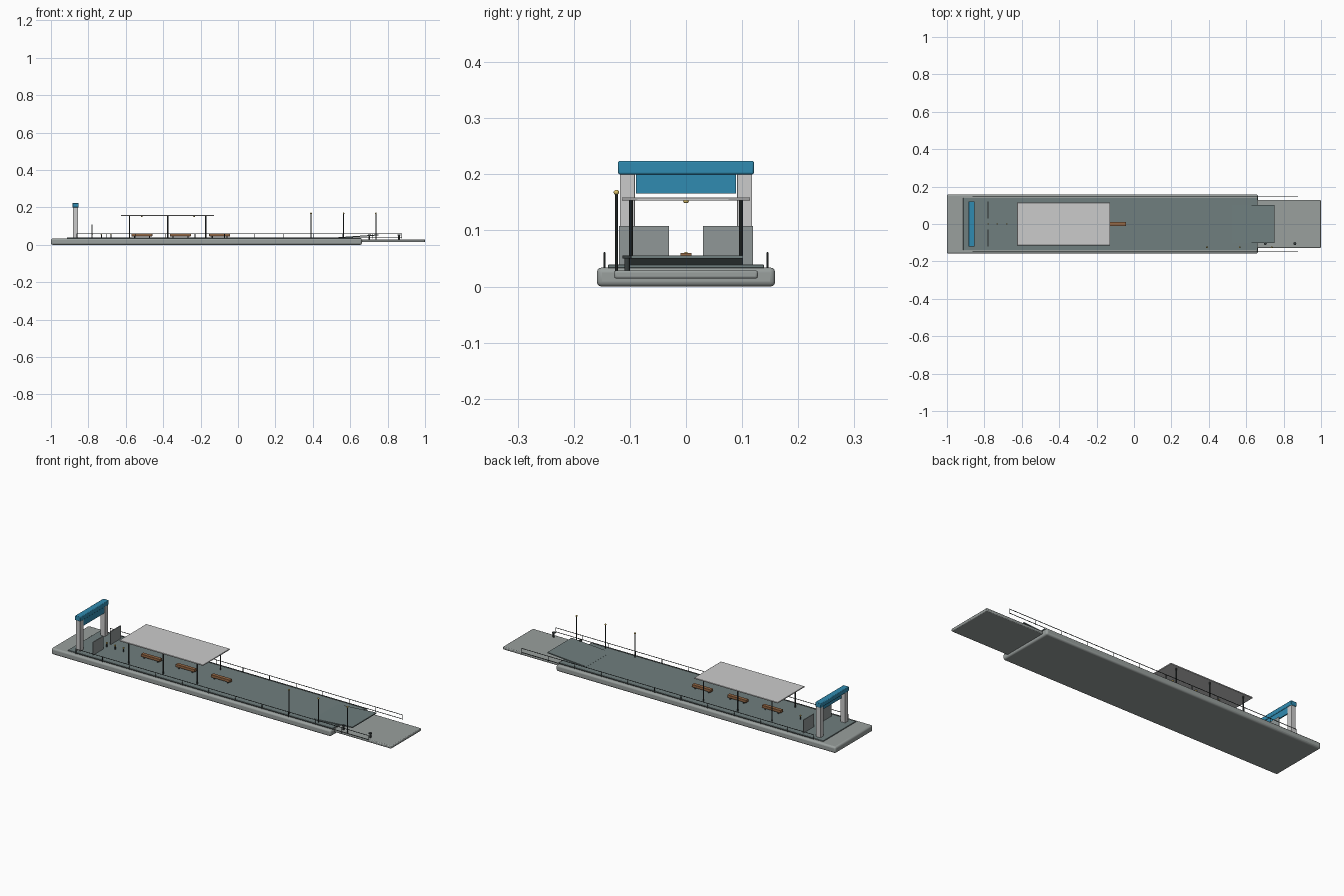
import bpy, math
from mathutils import Vector

if "Cube" in bpy.data.objects:
    bpy.data.objects.remove(bpy.data.objects["Cube"])


def material(name, rgb):
    m = bpy.data.materials.new(name)
    m.diffuse_color = (*rgb, 1)
    m.use_nodes = True
    m.node_tree.nodes["Principled BSDF"].inputs["Base Color"].default_value = m.diffuse_color
    return m


CONCRETE = material("concrete", (0.32, 0.35, 0.34))
DECK = material("deck", (0.16, 0.21, 0.21))
PALE = material("pale_panel", (0.62, 0.64, 0.61))
BLUE = material("blue_paint", (0.03, 0.26, 0.44))
WOOD = material("wood", (0.30, 0.14, 0.06))
METAL = material("dark_metal", (0.04, 0.05, 0.05))
GLASS = material("grey_glass", (0.28, 0.31, 0.31))
LAMP = material("lamp", (0.75, 0.55, 0.15))


def finish(ob, name, mat):
    ob.name = name
    ob.data.materials.append(mat)
    return ob


def box(name, x, y, z, mat, bevel=0, segments=2):
    """Box from (min, max) ranges on each axis."""
    bpy.ops.mesh.primitive_cube_add(size=1)
    ob = finish(bpy.context.object, name, mat)
    for v in ob.data.vertices:
        v.co = [r[0] + (c + 0.5) * (r[1] - r[0]) for r, c in zip((x, y, z), v.co)]
    if bevel:
        mod = ob.modifiers.new("bevel", 'BEVEL')
        mod.width, mod.segments = bevel, segments
        bpy.ops.object.shade_smooth_by_angle()
    return ob


def rod(name, a, b, r, mat, sides=10):
    """Round bar between two points."""
    a, b = Vector(a), Vector(b)
    bpy.ops.mesh.primitive_cylinder_add(vertices=sides, radius=r, depth=(b - a).length,
                                        location=(a + b) / 2)
    ob = finish(bpy.context.object, name, mat)
    ob.rotation_euler = (b - a).to_track_quat('Z', 'Y').to_euler()
    bpy.ops.object.shade_smooth_by_angle()
    return ob


def ball(name, loc, r, mat, squash=1):
    bpy.ops.mesh.primitive_uv_sphere_add(segments=12, ring_count=8, radius=r, location=loc)
    ob = finish(bpy.context.object, name, mat)
    ob.scale.z = squash
    bpy.ops.object.shade_smooth()
    return ob


# Pontoon hull, lower landing slab and walking deck
box("pontoon_hull", (-1, 0.662), (-0.159, 0.159), (0, 0.034), CONCRETE, 0.009, 3)
box("landing_slab", (0.64, 1), (-0.128, 0.128), (0.014, 0.029), CONCRETE, 0.004)
box("walking_deck", (-0.913, 0.66), (-0.139, 0.139), (0.033, 0.039), DECK, 0.001)

# Boarding ramp rising gently over the landing slab
ramp = box("boarding_ramp", (0.52, 0.752), (-0.102, 0.102), (0, 0.0055), DECK)
for v in ramp.data.vertices:
    v.co.z += 0.034 + (v.co.x - 0.52) * 0.07

# Entrance gate
for s, side in ((-1, "front"), (1, "back")):
    box(f"gate_post_{side}", (-0.882, -0.855), sorted((s * 0.091, s * 0.118)),
        (0.037, 0.202), PALE, 0.001)
    # Glass screen beside the turnstiles
    box(f"glass_screen_{side}", (-0.783, -0.778), sorted((s * 0.03, s * 0.119)),
        (0.037, 0.108), GLASS)
box("gate_beam", (-0.885, -0.852), (-0.121, 0.121), (0.2, 0.224), BLUE, 0.003)
box("gate_sign_panel", (-0.861, -0.855), (-0.089, 0.089), (0.166, 0.202), BLUE)

# Ticket posts along the centre line
for i in range(3):
    x = -0.78 + 0.05 * i
    rod(f"ticket_post_{i}", (x, 0, 0.037), (x, 0, 0.058), 0.003, METAL)
    box(f"ticket_reader_{i}", (x - 0.004, x + 0.004), (-0.003, 0.003), (0.056, 0.062), LAMP)

# Canopy, posts, lights and benches
box("canopy_roof", (-0.625, -0.128), (-0.114, 0.114), (0.153, 0.159), PALE, 0.0015)
for i, x in enumerate((-0.58, -0.376, -0.173)):
    for y in (-0.098, 0.098):
        rod(f"canopy_post_{i}", (x, y, 0.037), (x, y, 0.155), 0.0035, METAL)
for i, x in enumerate((-0.515, -0.376, -0.235)):
    ball(f"canopy_light_{i}", (x, 0, 0.152), 0.005, LAMP, 0.7)
for i, x in enumerate((-0.514, -0.308, -0.098)):
    box(f"bench_seat_{i}", (x - 0.056, x + 0.056), (-0.01, 0.01), (0.046, 0.06), WOOD, 0.001)
    for dx in (-0.04, 0.04):
        box(f"bench_leg_{i}", (x + dx - 0.003, x + dx + 0.003), (-0.008, 0.008),
            (0.037, 0.048), METAL)

# Guard rails on both long sides
for y in (-0.145, 0.145):
    for z in (0.06, 0.038):
        rod("guard_rail", (-0.862, y, z), (0.876, y, z), 0.0016, METAL, 8)
    for i in range(12):
        x = -0.862 + i * 1.738 / 11
        rod("guard_rail_post", (x, y, 0.033), (x, y, 0.061), 0.0016, METAL, 8)

# Lamp posts near the landing end
for i, (x, z) in enumerate(((0.39, 0.037), (0.565, 0.037), (0.737, 0.028))):
    rod(f"lamp_post_{i}", (x, -0.124, z), (x, -0.124, 0.168), 0.0025, METAL)
    ball(f"lamp_head_{i}", (x, -0.124, 0.168), 0.005, LAMP, 0.9)

# Mooring bollards on the landing slab
for i, x in enumerate((0.702, 0.86)):
    rod(f"bollard_{i}", (x, -0.105, 0.027), (x, -0.105, 0.052), 0.005, METAL, 12)
    rod(f"bollard_cap_{i}", (x, -0.105, 0.05), (x, -0.105, 0.055), 0.008, METAL, 12)
